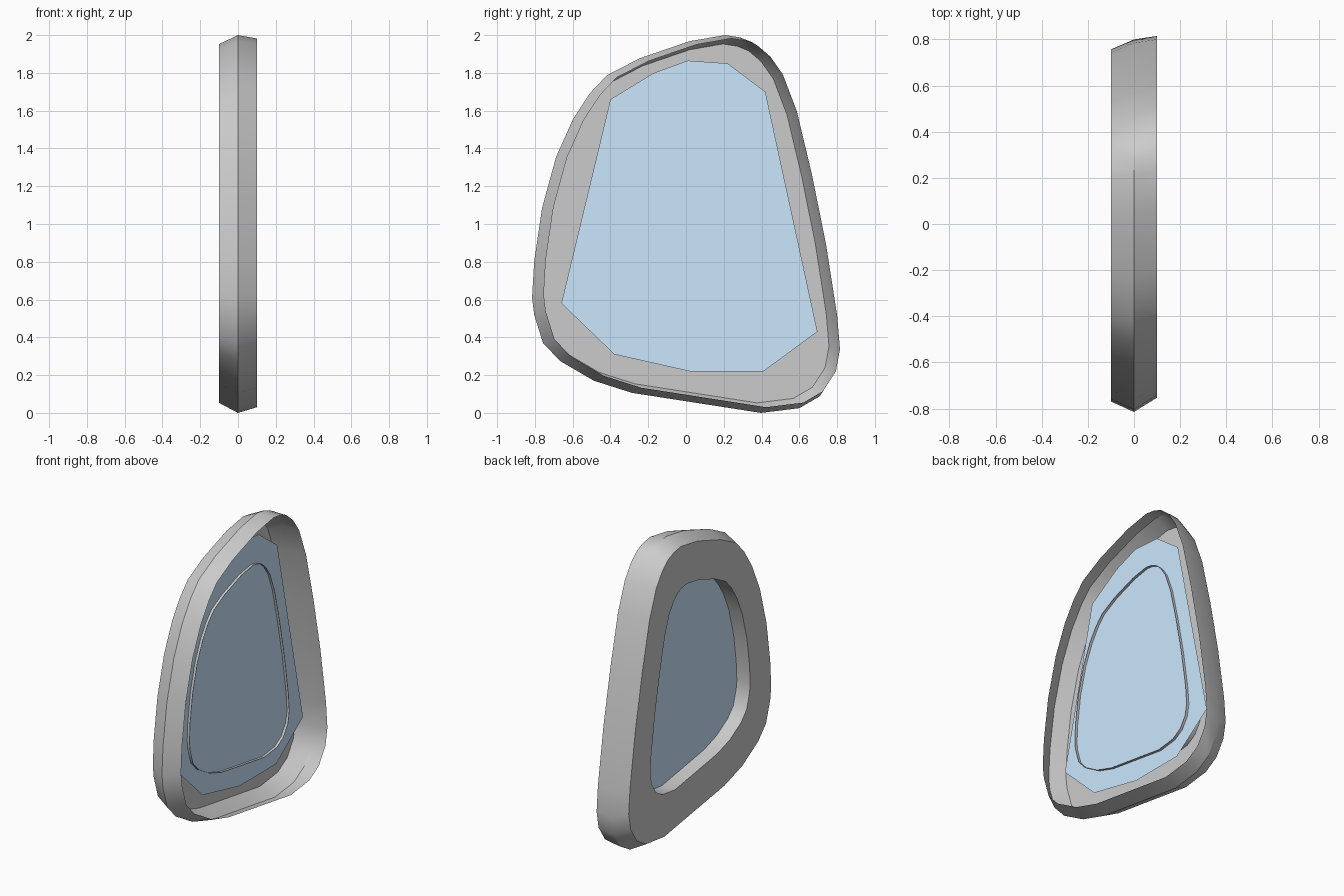
import bpy, bmesh, math

if "Cube" in bpy.data.objects:
    bpy.data.objects.remove(bpy.data.objects["Cube"])

# Widest outline of the frame as (y, z), clockwise seen from +x
OUTLINE = [(-.815, .61), (-.804, .80), (-.762, 1.085), (-.688, 1.355), (-.598, 1.556),
           (-.508, 1.693), (-.418, 1.788), (-.243, 1.878), (.02, 1.968), (.207, 2.0),
           (.285, 1.988), (.35, 1.962), (.42, 1.902), (.489, 1.804), (.565, 1.605),
           (.647, 1.263), (.724, .884), (.785, .494), (.80, .315), (.778, .196),
           (.707, .087), (.60, .025), (.397, 0), (.159, .037), (-.286, .106),
           (-.487, .17), (-.667, .275), (-.757, .37), (-.804, .52)]

# Cross-section rings: x, left y, y scale, bottom z, z scale
RINGS = [(.1, -.753, .971, .03, .976),      # open rim
         (0, -.815, 1, 0, 1),               # ridge
         (-.1, -.77, .9455, .053, .95),     # flat face, outer edge
         (-.1, -.545, .6625, .328, .674),   # flat face, opening
         (.018, -.545, .6625, .328, .674)]  # lip through the pane


def make_object(name, bm):
    mesh = bpy.data.meshes.new(name)
    bm.to_mesh(mesh)
    bm.free()
    obj = bpy.data.objects.new(name, mesh)
    bpy.context.collection.objects.link(obj)
    return obj


# Frame: thin shell lofted through the rings
bm = bmesh.new()
loops = [[bm.verts.new((x, y0 + (y + .815) * sy, z0 + z * sz)) for y, z in OUTLINE]
         for x, y0, sy, z0, sz in RINGS]
n = len(OUTLINE)
for a, b in zip(loops, loops[1:]):
    for i in range(n):
        j = (i + 1) % n
        bm.faces.new((a[i], b[i], b[j], a[j]))
bm.normal_update()
# Outer wall normals point away from the centre
if bm.faces[:][0].normal.y > 0:
    bmesh.ops.reverse_faces(bm, faces=bm.faces[:])
frame = make_object("window_frame", bm)
bpy.context.view_layer.objects.active = frame
frame.select_set(True)
bpy.ops.object.shade_smooth_by_angle(angle=math.radians(28))

# Glass: one flat ten-sided pane
PANE = [(-.66, .58), (-.38, .31), (.02, .22), (.41, .22), (.696, .43),
        (.42, 1.70), (.22, 1.85), (.01, 1.865), (-.17, 1.80), (-.40, 1.66)]
bm = bmesh.new()
bm.faces.new([bm.verts.new((0, y, z)) for y, z in PANE])
glass = make_object("glass_pane", bm)
mat = bpy.data.materials.new("glass_blue")
mat.diffuse_color = (.6, .8, 1, 1)
mat.use_nodes = True
mat.node_tree.nodes["Principled BSDF"].inputs["Base Color"].default_value = mat.diffuse_color
glass.data.materials.append(mat)
